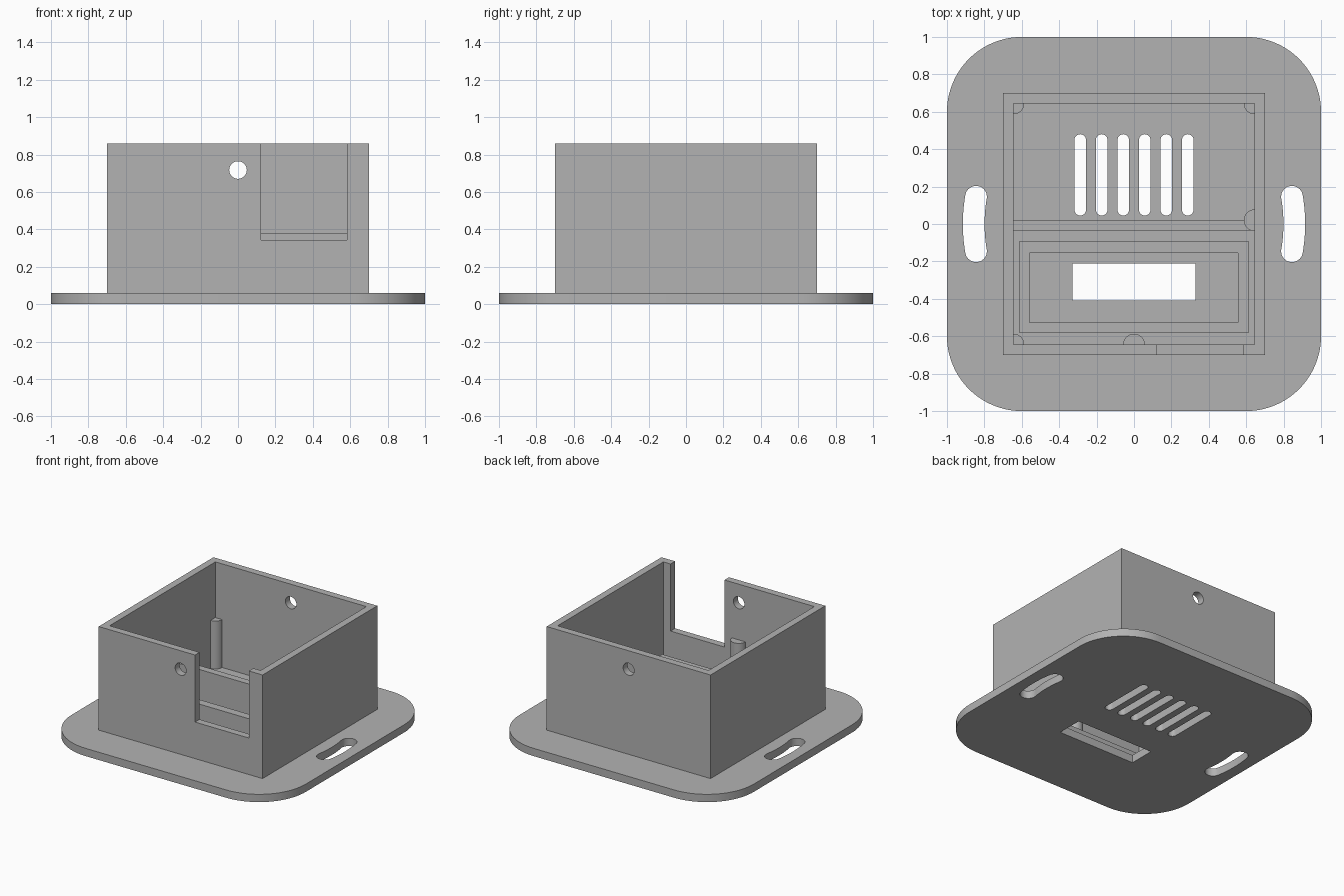
import bpy, bmesh, math
from mathutils import Vector

cube = bpy.data.objects.get("Cube")
if cube:
    bpy.data.objects.remove(cube, do_unlink=True)

grey = bpy.data.materials.new("plain grey")
grey.use_nodes = True
GREY = (0.45, 0.45, 0.45, 1)
grey.diffuse_color = GREY
grey.node_tree.nodes["Principled BSDF"].inputs["Base Color"].default_value = GREY

PLATE, RIM = 0.06, 0.86          # plate top and box top
OUT, INN = 0.70, 0.645           # half widths of the box


def arc(cx, cy, r, a0, a1, n=16):
    """Points along an arc, angles in degrees."""
    angles = [math.radians(a0 + (a1 - a0) * i / n) for i in range(n + 1)]
    return [(cx + r * math.cos(a), cy + r * math.sin(a)) for a in angles]


def rect(x0, x1, y0, y1):
    return [(x0, y0), (x1, y0), (x1, y1), (x0, y1)]


def activate(obj):
    bpy.ops.object.select_all(action='DESELECT')
    obj.select_set(True)
    bpy.context.view_layer.objects.active = obj


def prism(name, loops, z0, z1):
    """Extrude an outline (first loop) with holes (other loops)."""
    bm = bmesh.new()
    for loop in loops:
        vs = [bm.verts.new((x, y, z0)) for x, y in loop]
        for a, b in zip(vs, vs[1:] + vs[:1]):
            bm.edges.new((a, b))
    if len(loops) == 1:
        bm.faces.new(vs)
    else:
        bmesh.ops.triangle_fill(bm, edges=bm.edges[:], use_beauty=True, normal=Vector((0, 0, 1)))
    top = bmesh.ops.extrude_face_region(bm, geom=bm.faces[:], use_keep_orig=True)
    moved = [g for g in top["geom"] if isinstance(g, bmesh.types.BMVert)]
    bmesh.ops.translate(bm, verts=moved, vec=(0, 0, z1 - z0))
    bmesh.ops.recalc_face_normals(bm, faces=bm.faces[:])
    mesh = bpy.data.meshes.new(name)
    bm.to_mesh(mesh)
    bm.free()
    mesh.materials.append(grey)
    obj = bpy.data.objects.new(name, mesh)
    bpy.context.collection.objects.link(obj)
    activate(obj)
    bpy.ops.object.shade_smooth_by_angle(angle=math.radians(30))
    return obj


def cut(obj, cutter):
    """Subtract the cutter from the object and discard it."""
    cutter.hide_render = True
    mod = obj.modifiers.new("cut", 'BOOLEAN')
    mod.operation, mod.solver, mod.object = 'DIFFERENCE', 'EXACT', cutter
    activate(obj)
    bpy.ops.object.modifier_apply(modifier=mod.name)
    bpy.data.objects.remove(cutter, do_unlink=True)


# Base plate: rounded outline, vents, display window, curved strap slots
outline = []
for i, (sx, sy) in enumerate([(1, 1), (-1, 1), (-1, -1), (1, -1)]):
    outline += arc(0.6 * sx, 0.6 * sy, 0.4, 90 * i, 90 * i + 90, 20)

holes = [rect(-0.33, 0.33, -0.41, -0.21)]
for i in range(6):
    x = (i - 2.5) * 0.115
    holes.append(arc(x, 0.449, 0.031, 0, 180) + arc(x, 0.076, 0.031, 180, 360))

R, W, A = 0.857, 0.058, 9.8
ca, sa = R * math.cos(math.radians(A)), R * math.sin(math.radians(A))
slot = (arc(0, 0, R + W, -A, A) + arc(ca, sa, W, A, A + 180)[1:]
        + arc(0, 0, R - W, A, -A)[1:] + arc(ca, -sa, W, 180 - A, 360 - A)[1:-1])
holes += [slot, [(-x, y) for x, y in slot]]
prism("base_plate", [outline] + holes, 0, PLATE)

# Box walls with cable notch and a hole through front and back
walls = prism("box_walls", [rect(-OUT, OUT, -OUT, OUT), rect(-INN, INN, -INN, INN)], PLATE, RIM)
cut(walls, prism("notch_cutter", [rect(0.123, 0.583, -0.8, -0.6)], 0.342, 1))
drill = prism("hole_cutter", [arc(0, 0, 0.047, 0, 360, 32)[:-1]], -1, 1)
drill.rotation_euler.x = math.pi / 2
drill.location.z = 0.717
bpy.context.view_layer.update()
cut(walls, drill)
activate(walls)
bpy.ops.object.shade_smooth_by_angle(angle=math.radians(30))

# Divider across the inside
prism("divider", [rect(-INN, INN, -0.035, 0.02)], PLATE, 0.38)

# Raised frame around the display window
prism("window_frame", [rect(-0.613, 0.611, -0.582, -0.092), rect(-0.558, 0.556, -0.527, -0.154)], PLATE, 0.18)

# Support posts set against the walls: centre and arc range
posts = {
    "back_right_post": (-INN, INN, 270, 360),
    "back_left_post": (INN, INN, 180, 270),
    "front_right_post": (-INN, -INN, 0, 90),
    "front_middle_post": (0, -INN, 0, 180),
    "left_middle_post": (INN, 0.02, 90, 270),
}
for name, (x, y, a0, a1) in posts.items():
    centre = [(x, y)] if a1 - a0 < 180 else []
    prism(name, [centre + arc(x, y, 0.058, a0, a1)], PLATE, 0.43)
